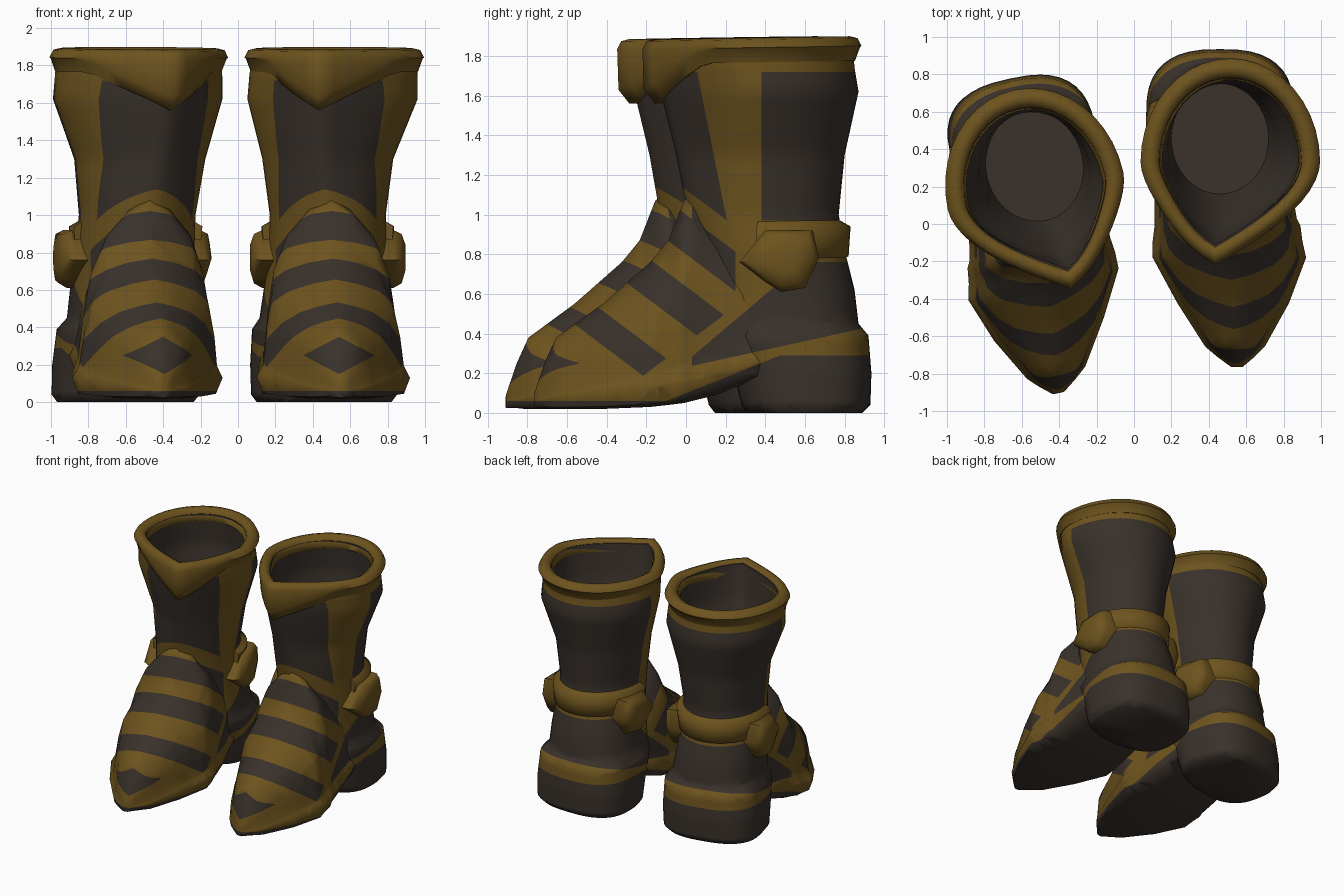
import bpy, bmesh, math
from mathutils import Vector, Matrix

cube = bpy.data.objects.get("Cube")
if cube:
    bpy.data.objects.remove(cube, do_unlink=True)


def make_material(name, colour):
    mat = bpy.data.materials.new(name)
    mat.use_nodes = True
    mat.diffuse_color = (*colour, 1)
    mat.node_tree.nodes["Principled BSDF"].inputs["Base Color"].default_value = (*colour, 1)
    return mat


DARK, GOLD = 0, 1
MATERIALS = [make_material("dark leather", (0.041, 0.031, 0.024)),
             make_material("old gold trim", (0.155, 0.088, 0.013))]

# Placement of the two boots; the right one is mirrored, turned inwards and leans a little
LEAN = Matrix.Identity(4)
LEAN[0][2] = 0.04
PLACES = {
    "left": Matrix.Translation((0.48, 0.4, 0)),
    "right": Matrix.Translation((-0.58, 0.25, 0)) @ LEAN
    @ Matrix.Rotation(math.radians(12), 4, "Z") @ Matrix.Scale(-1, 4, (1, 0, 0)),
}
TO_ANKLE = Matrix.Translation((0, -0.4, 0))


def finish(name, bm, rule=None):
    """Colour the faces (gold without a rule), then place one copy for each foot."""
    bmesh.ops.recalc_face_normals(bm, faces=bm.faces)
    for face in bm.faces:
        face.material_index = rule(face.calc_center_median(), face.normal) if rule else GOLD
    for side, place in PLACES.items():
        copy = bm.copy()
        copy.transform(place @ TO_ANKLE)
        if side == "right":
            bmesh.ops.reverse_faces(copy, faces=copy.faces)
        mesh = bpy.data.meshes.new(f"{side}_{name}")
        copy.to_mesh(mesh)
        copy.free()
        for mat in MATERIALS:
            mesh.materials.append(mat)
        obj = bpy.data.objects.new(f"{side}_{name}", mesh)
        bpy.context.collection.objects.link(obj)
        bpy.ops.object.select_all(action="DESELECT")
        obj.select_set(True)
        bpy.context.view_layer.objects.active = obj
        bpy.ops.object.shade_smooth_by_angle(angle=math.radians(65))
    bm.free()


def loft(rings, cyclic=False):
    """Skin closed rings; cap the ends unless the rings run in a circle."""
    bm = bmesh.new()
    rows = [[bm.verts.new(p) for p in ring] for ring in rings]
    count = len(rows[0])
    pairs = list(zip(rows, rows[1:])) + ([(rows[-1], rows[0])] if cyclic else [])
    for a, b in pairs:
        for j in range(count):
            k = (j + 1) % count
            bm.faces.new((a[j], a[k], b[k], b[j]))
    if not cyclic:
        bm.faces.new(rows[0])
        bm.faces.new(rows[-1])
    return bm


def densify(table, step=0.06):
    """Fill in rows between the key sections."""
    out = []
    for a, b in zip(table, table[1:]):
        n = max(1, math.ceil(max(abs(p - q) for p, q in zip(a[:5], b[:5])) / step))
        out += [[p + (q - p) * i / n for p, q in zip(a, b)] for i in range(n)]
    return out + [list(table[-1])]


def power(v, e):
    return math.copysign(abs(v) ** e, v)


def outline(t, front, back, cx, hx, point=0.0, e=1.0, skew=0.0):
    """Point on a horizontal section; t = 0 is the front, which may be pointed."""
    s, c = math.sin(t), math.cos(t)
    mid = (front + back) / 2
    x = cx + hx * power(s, e)
    if c > 0:
        y = mid - (mid - front) * ((1 - point) * c ** e + point * (1 - abs(s)))
        x += skew * c ** 4
    else:
        y = mid + (back - mid) * abs(c) ** e
    return x, y


ANGLES = [math.tau * i / 40 for i in range(40)]

# Colour borders, as lines z = a + b * y
SOLE = [(0.06, 0), (0.1, 0.4), (0.29, 0)]
WELT, HEEL, STRIPE_END = (0.23, 0.22), (0.2575, 0.85), (0.35, 0.75)
STRAP_LOW, STRAP_TOP, PANEL_TOP = (0.76, 0), (0.97, 0), (1.72, 0)
PANEL_LOW, PANEL_SIDE = (1.125, -0.75), (2.0, -5.0)
STRIPES = [((lo / 0.8, -0.75), (hi / 0.8, -0.75))
           for lo, hi in ((0.02, 0.16), (0.345, 0.51), (0.64, 0.8))]
STRIPE_BACK, PANEL_BACK = 0.25, 0.38
TOE, TOE_X, TOE_Z = Vector((0.06, 0, 0.25)), 0.19, 0.1


def above(c, line):
    return c.z > line[0] + line[1] * c.y


def cut(bm):
    """Cut the skin along every colour border."""
    lines = SOLE + [WELT, HEEL, STRIPE_END, STRAP_LOW, STRAP_TOP, PANEL_TOP, PANEL_LOW, PANEL_SIDE]
    lines += [edge for pair in STRIPES for edge in pair]
    planes = [((0, 0, a), (0, -b, 1)) for a, b in lines]
    planes += [((0, y, 0), (0, 1, 0)) for y in (STRIPE_BACK, PANEL_BACK)]
    planes += [(TOE + Vector((sx * TOE_X, 0, 0)), (sx / TOE_X, 0, sz / TOE_Z))
               for sx in (-1, 1) for sz in (-1, 1)]
    for co, no in planes:
        bmesh.ops.bisect_plane(bm, geom=bm.verts[:] + bm.edges[:] + bm.faces[:], dist=1e-5,
                               plane_co=co, plane_no=Vector(no).normalized())
    return bm


def boot_colour(c, n):
    if c.z > 0.95 and n.x * c.x + n.y * (c.y - 0.4) <= 0.02:
        return DARK                                 # lining
    if c.z < min(0.29, max(0.06, 0.1 + 0.4 * c.y)):
        return DARK                                 # sole
    if abs(c.x - TOE.x) / TOE_X + abs(c.z - TOE.z) / TOE_Z < 1 and c.y < -0.4:
        return DARK                                 # toe diamond
    if not above(c, WELT):
        return GOLD
    striped = any(above(c, lo) and not above(c, hi) for lo, hi in STRIPES)
    if striped and c.y < STRIPE_BACK and above(c, STRIPE_END):
        return DARK
    if not above(c, STRAP_LOW):
        return DARK if c.y > 0.05 and not above(c, HEEL) else GOLD
    if above(c, PANEL_TOP):
        return GOLD
    front = above(c, PANEL_LOW) and not above(c, PANEL_SIDE)
    return DARK if front or (c.y > PANEL_BACK and above(c, STRAP_TOP)) else GOLD


# Heel, shaft and lining: height, front, back, centre x, half width, point, squareness, skew
SHAFT = [
    (0, .31, .89, -.02, .36, 0, .75, 0),
    (.04, .28, .93, -.02, .39, 0, .75, 0),
    (.2, .24, .935, -.02, .395, 0, .75, 0),
    (.39, .16, .92, -.02, .385, 0, .75, 0),
    (.45, .13, .87, -.02, .345, 0, .85, 0),
    (.62, .1, .85, -.01, .33, 0, .9, 0),
    (.78, .06, .81, 0, .32, 0, 1, 0),
    (1, .01, .77, 0, .31, .1, 1, 0),
    (1.3, -.05, .8, 0, .35, .3, 1, -.03),
    (1.62, -.13, .87, .025, .455, .4, 1, -.06),
    (1.74, -.16, .85, .03, .45, .45, 1, -.08),
    (1.86, -.17, .84, .035, .44, .5, 1, -.08),
    (1.86, -.11, .78, .035, .38, .5, 1, -.08),
    (1.6, -.06, .8, .02, .38, .4, 1, -.06),
    (1.3, .05, .75, 0, .3, .2, 1, -.03),
    (1, .16, .75, -.02, .26, 0, 1, 0),
]
finish("shaft", cut(loft([[(*outline(t, *row[1:]), row[0]) for t in ANGLES]
                          for row in densify(SHAFT)])), boot_colour)

# Foot: y, centre x, half width, sole height, widest height, top height
FOOT = [
    (-.765, .07, .03, .025, .06, .1),
    (-.71, .065, .1, .025, .07, .26),
    (-.655, .06, .16, .02, .08, .38),
    (-.42, .05, .3, .02, .1, .55),
    (-.18, .03, .41, .03, .13, .76),
    (-.09, .02, .4, .04, .14, .87),
    (-.01, .02, .39, .05, .15, 1.07),
    (.03, .01, .38, .06, .16, 1.1),
    (.15, 0, .37, .09, .2, 1),
    (.35, 0, .35, .17, .25, .8),
    (.5, 0, .28, .2, .27, .6),
]
# Half of the foot's cross-section, from sole to crest: share of width, share of height
ARCH = [(.55, -1), (.92, -.85), (1, 0), (.92, .1), (.87, .35), (.79, .58), (.6, .78), (.3, .92)]


def foot_ring(y, cx, half, sole, wide, top):
    side = [(w * half, wide + h * ((top - wide) if h > 0 else (wide - sole))) for w, h in ARCH]
    return ([(cx + x, y, z) for x, z in side] + [(cx, y, top)]
            + [(cx - x, y, z) for x, z in reversed(side)])


finish("foot", cut(loft([foot_ring(*row) for row in densify(FOOT)])), boot_colour)


# Folded cuff with a pointed dip at the front that tucks back against the shaft
def cuff_ring(t):
    dip = max(0, 1 - min(t, math.tau - t) / 0.85)
    low = 1.765 - 0.2 * dip
    ring = []
    for off, z in ((-.03 - .04 * dip, low), (.012 - .03 * dip, low), (.038, low + .07),
                   (.045, 1.84), (.025, 1.88), (-.015, 1.89), (-.05, 1.87), (-.07, 1.8)):
        x, y = outline(t, -.175 - off, .84 + off, .035, .435 + off, .5, 1, -.08)
        ring.append((x, y, z + 0.015 * (y - 0.2)))
    return ring


finish("cuff", loft([cuff_ring(t) for t in ANGLES], cyclic=True))

# Strap round the back of the ankle
strap = []
for i in range(25):
    t = math.pi * (0.45 + 1.1 * i / 24)
    strap.append([(*outline(t, .05 - off, .79 + off, 0, .315 + off), z)
                  for off, z in ((-.03, .76), (.03, .79), (.04, .94), (-.03, .98))])
finish("ankle_strap", loft(strap))

# Faceted clasp on each side of the ankle, tapering outwards
CLASP = [(.27, .76), (.4, .66), (.48, .61), (.6, .63), (.67, .78), (.64, .92), (.4, .92)]
clasps = bmesh.new()
for sign in (-1, 1):
    rings = [[(sign * x, .49 + (y - .49) * k, .78 + (z - .78) * k) for y, z in CLASP]
             for x, k in ((.24, 1), (.35, 1), (.395, .85), (.415, .45))]
    half = loft(rings)
    piece = bpy.data.meshes.new("clasp_half")
    half.to_mesh(piece)
    half.free()
    clasps.from_mesh(piece)
    bpy.data.meshes.remove(piece)
finish("ankle_clasps", clasps)
